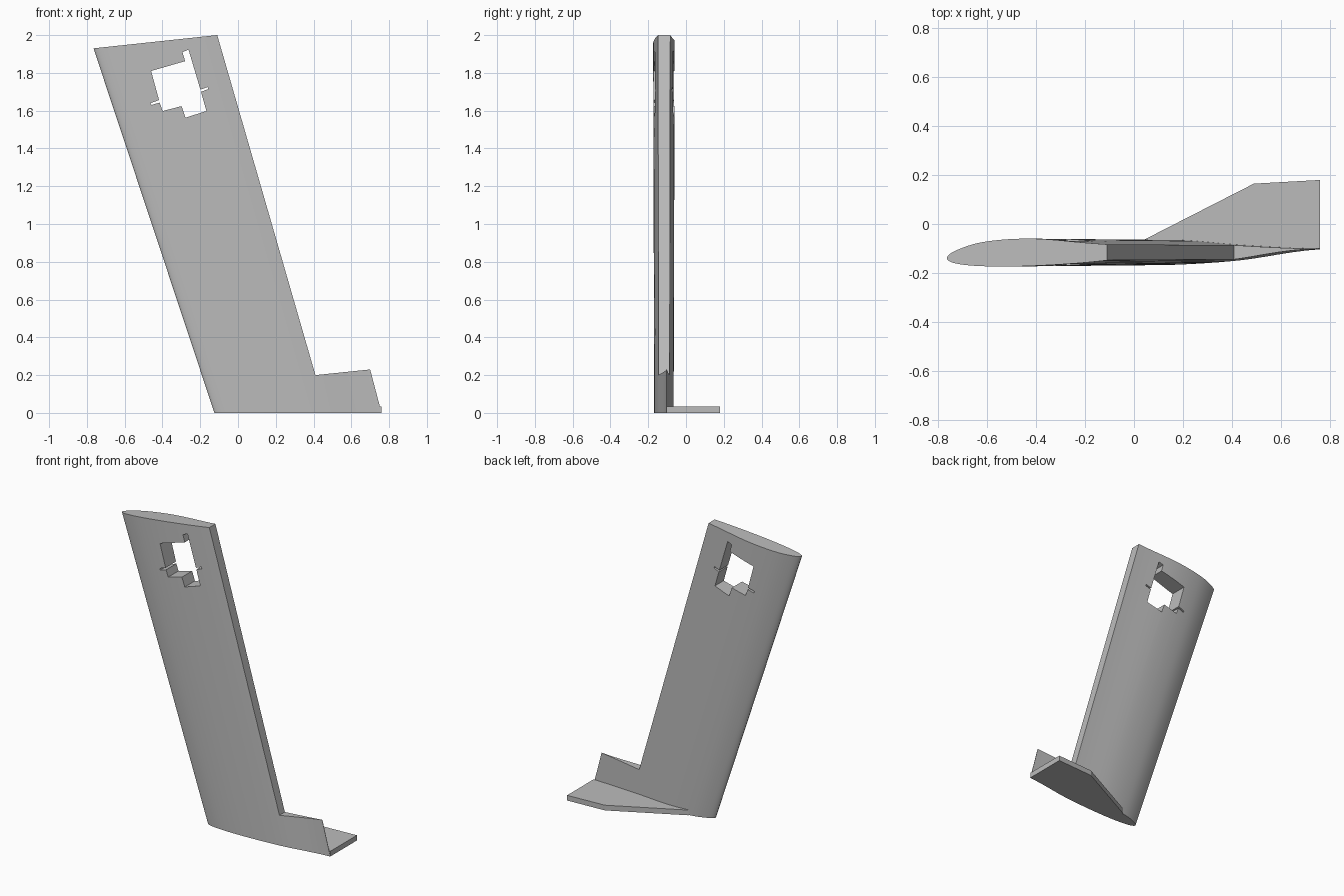
import bpy, bmesh, math

cube = bpy.data.objects.get("Cube")
if cube:
    bpy.data.objects.remove(cube, do_unlink=True)

grey = bpy.data.materials.new("plain grey")
grey.use_nodes = True
colour = (0.5, 0.5, 0.5, 1)
grey.diffuse_color = colour
grey.node_tree.nodes["Principled BSDF"].inputs["Base Color"].default_value = colour


def loft(name, ring_a, ring_b):
    """Closed solid between two matching outlines."""
    bm = bmesh.new()
    a = [bm.verts.new(p) for p in ring_a]
    b = [bm.verts.new(p) for p in ring_b]
    bm.faces.new(a)
    bm.faces.new(b)
    for i in range(len(a)):
        j = (i + 1) % len(a)
        bm.faces.new((a[i], a[j], b[j], b[i]))
    bmesh.ops.recalc_face_normals(bm, faces=bm.faces)
    mesh = bpy.data.meshes.new(name)
    bm.to_mesh(mesh)
    bm.free()
    mesh.materials.append(grey)
    obj = bpy.data.objects.new(name, mesh)
    bpy.context.collection.objects.link(obj)
    return obj


def front_prism(name, outline):
    """Prism running front to back through an x, z outline."""
    return loft(name, [(x, -0.5, z) for x, z in outline],
                [(x, 0.5, z) for x, z in outline])


def cut(target, cutter):
    cutter.hide_render = True
    mod = target.modifiers.new("cut", "BOOLEAN")
    mod.operation = "DIFFERENCE"
    mod.solver = "EXACT"
    mod.object = cutter
    bpy.context.view_layer.objects.active = target
    bpy.ops.object.modifier_apply(modifier=mod.name)
    bpy.data.objects.remove(cutter, do_unlink=True)


def airfoil(steps=6):
    """Chord fraction and y, from the front trailing edge round the nose."""
    ys = [-0.102, -0.151, -0.171, -0.173, -0.162, -0.14,
          -0.107, -0.072, -0.06, -0.082, -0.099]
    knots = [((i - 5) / 5, y) for i, y in enumerate(ys)]
    points = []
    for i in range(len(knots) - 1):
        p0, p1 = knots[max(i - 1, 0)][1], knots[i][1]
        p2, p3 = knots[i + 1][1], knots[min(i + 2, len(knots) - 1)][1]
        for k in range(steps):
            u = k / steps
            y = 0.5 * (2 * p1 + (p2 - p0) * u + (2 * p0 - 5 * p1 + 4 * p2 - p3) * u * u
                       + (3 * p1 - p0 - 3 * p2 + p3) * u ** 3)
            s = (i + u - 5) / 5
            points.append((s * s, y))
    points.append((1, ys[-1]))
    return points


# Swept blade, slightly thinner at the base, with a sloping tip
section = airfoil()
root = [(-0.125 + 0.885 * t, -0.117 + 0.9 * (y + 0.117), 0) for t, y in section]
tip = [(-0.765 + 0.99 * t, y, 1.93 + 0.106 * t) for t, y in section]
blade = loft("blade", root, tip)

# Long trailing edge cut away above the foot
cut(blade, front_prism("trailing_cutter", [
    (-0.11, 2.0), (0.41, 0.2), (0.70, 0.23), (1.0, 0.26), (1.0, 2.3), (-0.197, 2.3)]))

# Notched window with two thin side slots
cut(blade, front_prism("window_cutter", [
    (-0.46, 1.81), (-0.28, 1.862), (-0.294, 1.91), (-0.262, 1.923),
    (-0.199, 1.711), (-0.161, 1.725), (-0.157, 1.714), (-0.196, 1.70),
    (-0.167, 1.598), (-0.278, 1.563), (-0.299, 1.624), (-0.399, 1.598),
    (-0.415, 1.643), (-0.458, 1.63), (-0.463, 1.64), (-0.418, 1.656)]))

# Flat foot plate reaching out behind the blade
foot = [(0.03, -0.07), (0.49, 0.165), (0.76, 0.18), (0.76, -0.10), (0.1, -0.11)]
foot_plate = loft("foot_plate", [(x, y, 0) for x, y in foot],
                  [(x, y, 0.035) for x, y in foot])

# Smooth the curved skin, keep the cut edges crisp
bpy.ops.object.select_all(action="DESELECT")
blade.select_set(True)
bpy.context.view_layer.objects.active = blade
bpy.ops.object.shade_smooth_by_angle(angle=math.radians(25))
